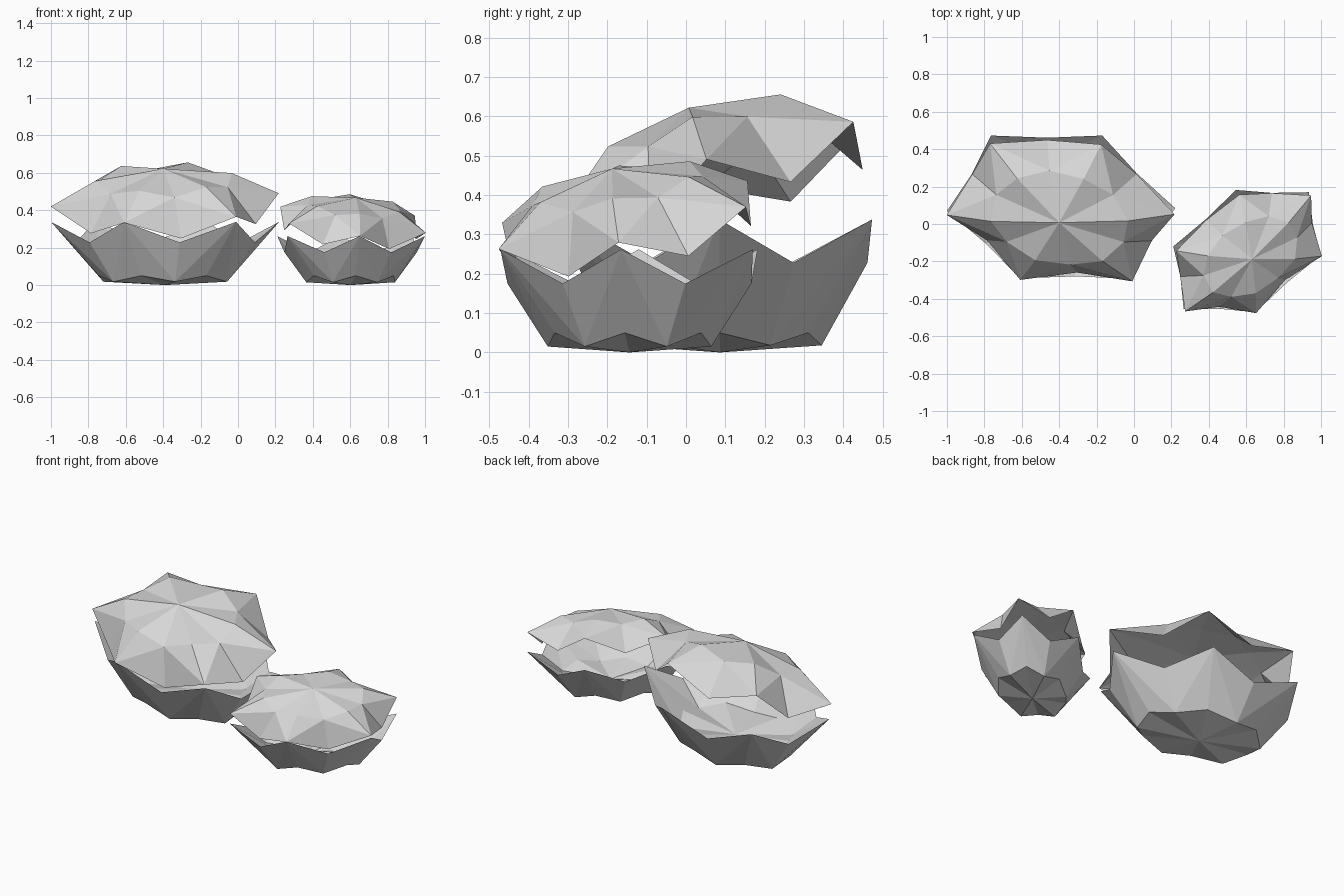
import bpy, bmesh
from mathutils import Vector, Matrix

if "Cube" in bpy.data.objects:
    bpy.data.objects.remove(bpy.data.objects["Cube"])

stone = bpy.data.materials.new("grey shell")
stone.diffuse_color = (0.68, 0.68, 0.68, 1)
stone.use_nodes = True
stone.node_tree.nodes["Principled BSDF"].inputs["Base Color"].default_value = stone.diffuse_color


def half_shell(name, tips, mid, lip, outer, inner, matrix=None):
    """Jagged six-sided half shell. lip = (tip z, valley z),
    outer/inner = (tip scale, tip z, valley scale, valley z, pole z)."""
    n = len(tips)
    c = Vector((sum(t[0] for t in tips) / n, sum(t[1] for t in tips) / n))
    rim = []
    for i in range(n):
        a, b = Vector(tips[i]), Vector(tips[(i + 1) % n])
        rim += [a - c, ((a + b) / 2 - c) * 0.97]
    bm = bmesh.new()

    def vert(p, z):
        return bm.verts.new((c.x + p.x, c.y + p.y, mid + z))

    edge = [vert(p, lip[i % 2]) for i, p in enumerate(rim)]
    # outer and inner skins share the zigzag rim
    for ts, tz, vs, vz, pz in (outer, inner):
        ring = [vert(p * (vs if i % 2 else ts), vz if i % 2 else tz) for i, p in enumerate(rim)]
        pole = vert(Vector((0, 0)), pz)
        for i in range(2 * n):
            j = (i + 1) % (2 * n)
            t, v = (i, j) if i % 2 == 0 else (j, i)
            bm.faces.new((edge[t], edge[v], ring[v]))
            bm.faces.new((edge[t], ring[v], ring[t]))
            bm.faces.new((ring[i], ring[j], pole))
    bmesh.ops.recalc_face_normals(bm, faces=bm.faces)
    if matrix:
        bm.transform(matrix)
    me = bpy.data.meshes.new(name)
    bm.to_mesh(me)
    bm.free()
    me.materials.append(stone)
    ob = bpy.data.objects.new(name, me)
    bpy.context.collection.objects.link(ob)


def tilt(pivot, gx, gy, shift=(0, 0, 0)):
    """Swing a lid open about a pivot so that it rises by gx per x and gy per y."""
    q = Vector((0, 0, 1)).rotation_difference(Vector((-gx, -gy, 1)))
    p = Matrix.Translation(pivot)
    return Matrix.Translation(shift) @ p @ q.to_matrix().to_4x4() @ p.inverted()


# large shell, open at the back
big = [(0.22, 0.085), (-0.17, 0.473), (-0.765, 0.473), (-1.0, 0.07), (-0.61, -0.29), (-0.01, -0.293)]
half_shell("large_shell_bottom", big, 0.28, (0.058, -0.052),
           (0.58, -0.23, 0.69, -0.262, -0.28), (0.57, -0.14, 0.7, -0.17, -0.19))
half_shell("large_shell_lid", big, 0.29, (0.058, -0.05),
           (0.6, 0.185, 0.71, 0.148, 0.23), (0.57, 0.11, 0.75, 0.1, 0.15),
           tilt((-0.4, -0.29, 0.28), 0.057, 0.315, (0.005, 0.01, 0)))

# small shell, open at the back left
small = [(1.0, -0.165), (0.935, 0.17), (0.545, 0.182), (0.21, -0.12), (0.265, -0.455), (0.65, -0.472)]
half_shell("small_shell_bottom", small, 0.22, (0.042, -0.045),
           (0.58, -0.17, 0.67, -0.205, -0.22), (0.57, -0.1, 0.7, -0.13, -0.15))
half_shell("small_shell_lid", small, 0.22, (0.042, -0.042),
           (0.6, 0.13, 0.71, 0.106, 0.165), (0.57, 0.07, 0.75, 0.07, 0.1),
           tilt((1.0, -0.245, 0.22), -0.17, 0.25, (-0.004, 0.006, 0)))
